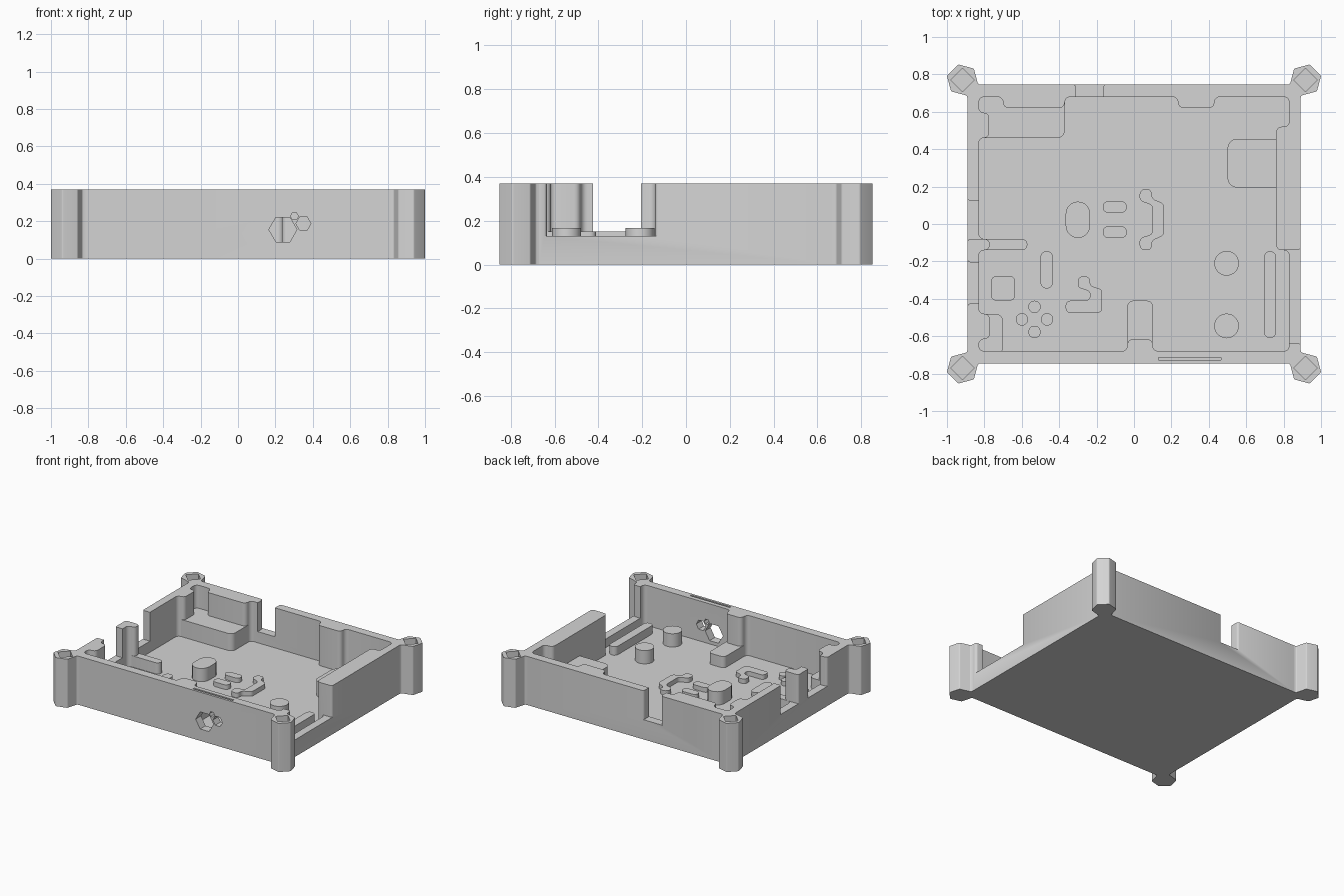
import bpy, bmesh, math
from mathutils import Vector, Matrix

old = bpy.data.objects.get("Cube")
if old:
    bpy.data.objects.remove(old, do_unlink=True)

TOP, FLOOR, SILL = 0.37, 0.065, 0.15

grey = bpy.data.materials.new("plain_grey")
grey.use_nodes = True
grey.diffuse_color = (0.66, 0.66, 0.66, 1)
grey.node_tree.nodes["Principled BSDF"].inputs["Base Color"].default_value = (0.66, 0.66, 0.66, 1)


def rounded(points, radius, steps=5):
    """Fillet every corner of a closed 2D outline."""
    pts = [Vector(p) for p in points]
    out = []
    for i, p in enumerate(pts):
        a, b = pts[i - 1] - p, pts[(i + 1) % len(pts)] - p
        half = a.angle(b) / 2
        t = min(radius / math.tan(half), a.length / 2, b.length / 2)
        a, b = a.normalized(), b.normalized()
        centre = p + (a + b).normalized() * (t / math.cos(half))
        v, w = p + a * t - centre, p + b * t - centre
        sweep = math.atan2(v.x * w.y - v.y * w.x, v.dot(w))
        for k in range(steps + 1):
            q = centre + Matrix.Rotation(sweep * k / steps, 2) @ v
            if not out or (q - out[-1]).length > 1e-4:
                out.append(q)
    if (out[0] - out[-1]).length < 1e-4:
        out.pop()
    return out


def rect(x0, x1, y0, y1):
    return [(x0, y0), (x1, y0), (x1, y1), (x0, y1)]


def ngon(x, y, r, sides, start=0.0):
    turn = [math.radians(start) + math.tau * k / sides for k in range(sides)]
    return [(x + r * math.cos(t), y + r * math.sin(t)) for t in turn]


def prism(name, outline, z0, z1, radius=0.0, matrix=None):
    """Extrude a 2D outline from z0 to z1."""
    if radius:
        outline = rounded(outline, radius)
    bm = bmesh.new()
    face = bm.faces.new([bm.verts.new((p[0], p[1], z0)) for p in outline])
    up = bmesh.ops.extrude_face_region(bm, geom=[face], use_keep_orig=True)["geom"]
    bmesh.ops.translate(bm, vec=(0, 0, z1 - z0),
                        verts=[v for v in up if isinstance(v, bmesh.types.BMVert)])
    if matrix:
        bm.transform(matrix)
    bmesh.ops.recalc_face_normals(bm, faces=bm.faces)
    mesh = bpy.data.meshes.new(name)
    bm.to_mesh(mesh)
    bm.free()
    obj = bpy.data.objects.new(name, mesh)
    bpy.context.collection.objects.link(obj)
    mesh.materials.append(grey)
    return obj


def cut(body, cutters):
    """Subtract the cutters, bake the result and drop them."""
    for c in cutters:
        c.hide_render = True
        mod = body.modifiers.new(c.name, 'BOOLEAN')
        mod.operation, mod.solver, mod.object = 'DIFFERENCE', 'EXACT', c
    dg = bpy.context.evaluated_depsgraph_get()
    mesh = bpy.data.meshes.new_from_object(body.evaluated_get(dg))
    body.modifiers.clear()
    body.data = mesh
    for c in cutters:
        bpy.data.objects.remove(c, do_unlink=True)


# Case outline: a box with a six-sided post at each corner
PX, PY = 0.917, 0.77
quarter = [(0.89, 0.67)] + ngon(PX, PY, 0.086, 6, -105) + [(0.815, 0.745)]
outline = []
for sx, sy in ((1, 1), (-1, 1), (-1, -1), (1, -1)):
    part = [(sx * x, sy * y) for x, y in quarter]
    outline += part if sx * sy > 0 else part[::-1]
case = prism("case_shell", outline, 0, TOP, 0.012)

# Inner pocket, following the thick and thin stretches of wall
pocket = [(-.83, -.68), (-.035, -.68), (-.035, -.615), (.1, -.615), (.1, -.68), (.83, -.68),
          (.83, -.14), (.76, -.14), (.76, .52), (.83, .52), (.83, .68),
          (.43, .68), (.43, .62), (.235, .62), (.235, .68),
          (-.37, .68), (-.37, .62), (-.7, .62), (-.7, .68), (-.83, .68),
          (-.83, .595), (-.775, .595), (-.775, .46), (-.83, .46),
          (-.83, -.08), (-.77, -.08), (-.77, -.14), (-.83, -.14),
          (-.83, -.48), (-.77, -.48), (-.77, -.615), (-.83, -.615)]
cutters = [prism("pocket", pocket, FLOOR, 1, 0.03)]


def notch(lo, hi, inner, outer, z, place):
    """Wall opening whose outer corners flare so the wall ends are rounded."""
    f = 0.035
    shape = [(lo, inner), (hi, inner), (hi, outer), (hi + f, outer),
             (hi + f, outer + 0.1), (lo - f, outer + 0.1), (lo - f, outer), (lo, outer)]
    plan = [place(u, v) for u, v in rounded(shape, 0.03)]
    cutters.append(prism("notch", plan, z, 1))


notch(-.31, -.165, .62, .746, SILL, lambda u, v: (u, v))
notch(-.08, .125, .76, .891, SILL, lambda u, v: (-v, u))
notch(-.425, -.205, .76, .891, SILL, lambda u, v: (-v, u))
notch(-.635, -.14, .77, .891, 0.13, lambda u, v: (v, u))

# Square sockets in the posts and a slot in the front rim
for sx in (-1, 1):
    for sy in (-1, 1):
        cutters.append(prism("socket", ngon(sx * PX, sy * PY, 0.062, 4), TOP - 0.06, 1))
cutters.append(prism("rim_slot", rect(.13, .465, -.727, -.713), TOP - 0.06, 1))

# Hexagonal holes through the front wall
stand = Matrix.Rotation(math.pi / 2, 4, 'X')
for x, z, r in ((.24, .155, .075), (.35, .187, .04), (.302, .227, .021)):
    cutters.append(prism("hex_hole", ngon(x, z, r, 6), 0.6, 0.9, matrix=stand))
cut(case, cutters)

# Raised pads on the floor: name, outline, top height, corner radius
LOW = 0.1
pads = [
    ("back_left_step", rect(-.85, -.37, .46, .7), .195, .04),
    ("right_step", rect(.5, .8, .195, .455), .18, .05),
    ("front_step", rect(-.035, .1, -.7, -.41), SILL, .03),
    ("front_left_step", rect(-.85, -.7, -.7, -.48), SILL, .04),
    ("left_arm", rect(-.85, -.57, -.14, -.08), SILL, .03),
    ("long_ridge", rect(.695, .76, -.61, -.145), .13, .033),
    ("large_oval", rect(-.365, -.235, -.075, .12), .166, .065),
    ("upper_pill", rect(-.167, -.038, .06, .122), LOW, .03),
    ("lower_pill", rect(-.167, -.038, -.075, -.012), LOW, .03),
    ("upright_pill", rect(-.5, -.433, -.345, -.145), LOW, .033),
    ("rounded_square", rect(-.765, -.635, -.41, -.278), LOW, .03),
    ("bracket_pad", [(.03, -.14), (.095, -.14), (.095, -.09), (.16, -.06), (.16, .11),
                     (.095, .135), (.095, .187), (.03, .187), (.03, .125), (.1, .1),
                     (.1, -.055), (.03, -.075)], LOW, .03),
    ("hook_pad", [(-.365, -.475), (-.17, -.475), (-.17, -.35), (-.235, -.33), (-.235, -.28),
                  (-.3, -.28), (-.3, -.34), (-.235, -.36), (-.235, -.41), (-.365, -.41)], LOW, .025),
]
for name, shape, top, radius in pads:
    prism(name, shape, FLOOR - 0.01, top, radius)

# Round posts and the cluster of four small buttons
for y in (-.21, -.545):
    prism("round_post", ngon(.495, y, .066, 28), FLOOR - 0.01, .166)
for x, y in ngon(-.532, -.51, .067, 4):
    prism("small_button", ngon(x, y, .033, 20), FLOOR - 0.01, LOW)

# Smooth the rounded corners, keep hard edges
for obj in bpy.context.collection.objects:
    if obj.type == 'MESH':
        bpy.ops.object.select_all(action='DESELECT')
        obj.select_set(True)
        bpy.context.view_layer.objects.active = obj
        bpy.ops.object.shade_smooth_by_angle(angle=math.radians(30))
